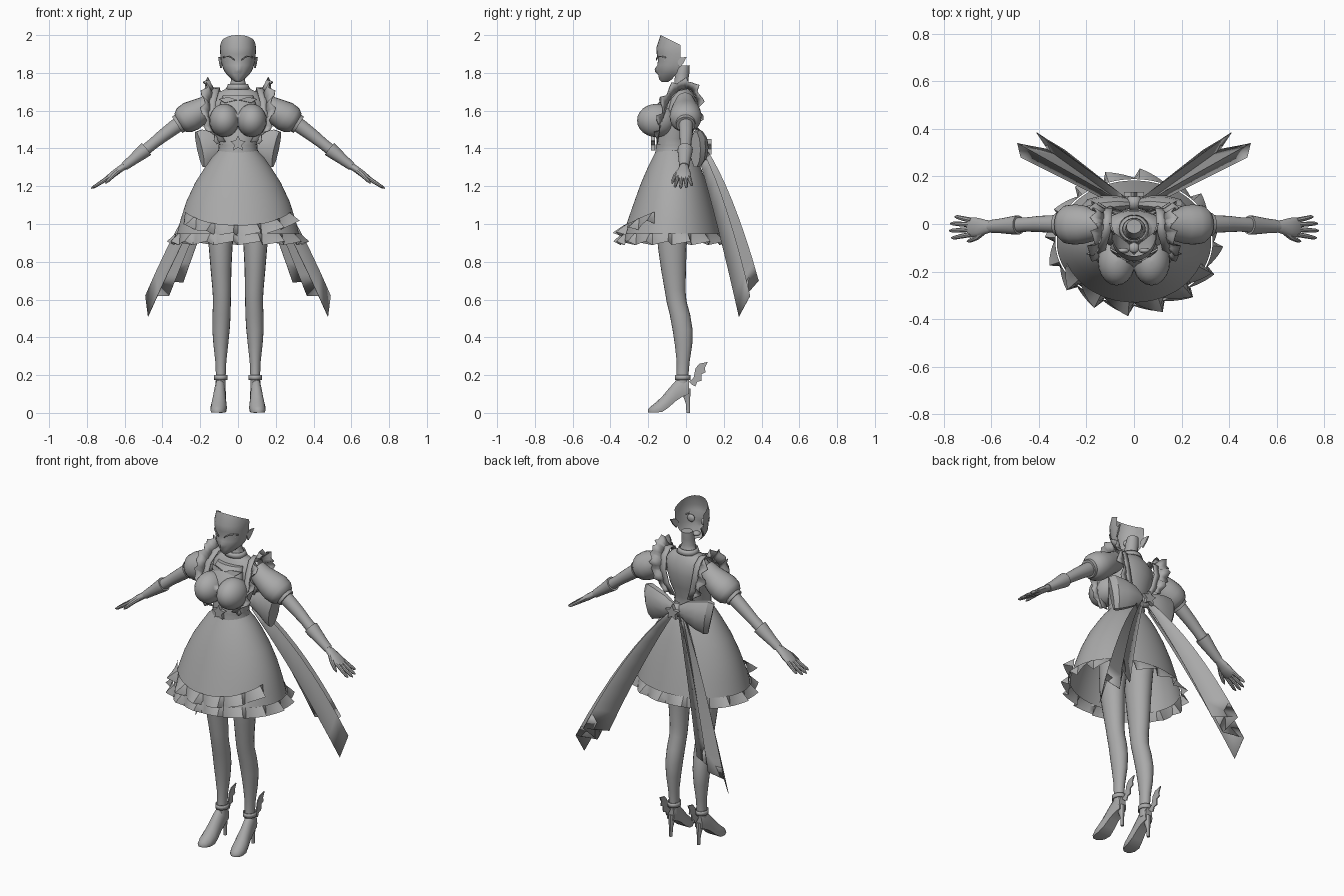
import bpy, bmesh, math
from mathutils import Vector as V

grey = bpy.data.materials.new("plain grey")
grey.diffuse_color = (0.4, 0.4, 0.4, 1)


def make(name, verts, faces, mirror=False, angle=40, thick=0, subsurf=0):
    me = bpy.data.meshes.new(name)
    me.from_pydata([tuple(v) for v in verts], [], faces)
    bm = bmesh.new()
    bm.from_mesh(me)
    bmesh.ops.recalc_face_normals(bm, faces=bm.faces)
    bm.to_mesh(me)
    bm.free()
    me.materials.append(grey)
    me.shade_smooth()
    me.set_sharp_from_angle(angle=math.radians(angle))
    ob = bpy.data.objects.new(name, me)
    bpy.context.collection.objects.link(ob)
    if subsurf:
        ob.modifiers.new("round", 'SUBSURF').levels = subsurf
        ob.modifiers["round"].render_levels = subsurf
    if thick:
        m = ob.modifiers.new("cloth", 'SOLIDIFY')
        m.thickness, m.offset = thick, 0
    if mirror:
        ob.modifiers.new("mirror", 'MIRROR').use_clip = False
    return ob


def grid(name, rows, wrap=False, caps=False, **kw):
    """Skin a list of equally long point rows."""
    n = len(rows[0])
    faces = [(i * n + j, i * n + (j + 1) % n, (i + 1) * n + (j + 1) % n, (i + 1) * n + j)
             for i in range(len(rows) - 1) for j in range(n if wrap else n - 1)]
    if caps:
        k = (len(rows) - 1) * n
        faces += [tuple(range(n))[::-1], tuple(range(k, k + n))]
    return make(name, [p for r in rows for p in r], faces, **kw)


def tube(name, pts, n=20, flat=False, caps=True, **kw):
    """Elliptic sections (x, y, z, a, b); flat keeps them level."""
    rows = []
    for i, p in enumerate(pts):
        t = V(pts[min(i + 1, len(pts) - 1)][:3]) - V(pts[max(i - 1, 0)][:3])
        u, w = (V((1, 0, 0)), V((0, 1, 0))) if flat else (V((0, 1, 0)), None)
        if not flat:
            w = t.normalized().cross(u).normalized()
            u = w.cross(t.normalized())
        rows.append([V(p[:3]) + u * p[3] * math.cos(a) + w * p[4] * math.sin(a)
                     for a in (2 * math.pi * k / n for k in range(n))])
    return grid(name, rows, True, caps, **kw)


def ball(name, c, r, **kw):
    pts = [(c[0], c[1], c[2] - r[2] * math.cos(math.pi * k / 12),
            max(.001, r[0] * math.sin(math.pi * k / 12)), max(.001, r[1] * math.sin(math.pi * k / 12)))
           for k in range(13)]
    return tube(name, pts, flat=True, **kw)


def plate(name, pts, d, **kw):
    """Flat outline extruded by vector d."""
    n = len(pts)
    faces = [tuple(range(n))[::-1], tuple(range(n, 2 * n))]
    faces += [(i, (i + 1) % n, n + (i + 1) % n, n + i) for i in range(n)]
    return make(name, [V(p) for p in pts] + [V(p) + V(d) for p in pts], faces, angle=30, **kw)


# Head: open face mask (z, half width, front y, back y), slanted top rim
face = [(1.752, .012, -.128, -.095), (1.765, .032, -.142, -.075), (1.79, .058, -.147, -.055),
        (1.805, .07, -.149, -.045), (1.82, .078, -.152, -.04), (1.84, .085, -.152, -.035),
        (1.87, .091, -.148, -.03), (1.90, .094, -.155, -.03), (1.935, .096, -.156, -.03), (2, .092, -.135, -.03)]
rows = []
for z, rx, yf, yb in face:
    row = []
    for k in range(-8, 9):
        a = k * math.pi / 16
        y = yb + (yf - yb) * math.cos(a) ** .8 if abs(k) < 8 else yb
        if k == 0 and 1.80 < z < 1.83:
            y -= .014
        row.append((rx * math.sin(a), y, z - (.5 * (y + .135) if z == 2 else 0)))
    rows.append(row)
grid("face", rows, angle=60)
plate("ear", [(.088, -.045, 1.86), (.094, -.035, 1.825), (.1, -.015, 1.85), (.105, .004, 1.885),
              (.094, -.03, 1.88)], (-.008, 0, 0), mirror=True)
grid("upper_lash", [[(.018 + .06 * t, -.157 + .05 * t * t, 1.865 + .02 * math.sin(2.4 * t) + dz)
                     for t in (0, .25, .5, .75, 1)] for dz in (0, .006)], mirror=True, thick=.006)
ball("eyeball", (.045, -.112, 1.865), (.024, .012, .022), mirror=True)
ball("inner_mouth", (0, -.1, 1.79), (.022, .022, .014))
tube("neck", [(0, -.01, 1.84, .032, .03), (0, -.018, 1.8, .036, .036), (0, -.025, 1.76, .037, .037),
              (0, -.02, 1.73, .045, .042), (0, -.02, 1.71, .075, .05), (0, -.02, 1.68, .12, .06)], flat=True)
tube("collar", [(0, -.02, 1.712, .062, .056), (0, -.022, 1.74, .05, .048)], flat=True, caps=False, thick=.006)

# Torso
tube("torso", [(0, -.06, 1.34, .115, .1), (0, -.065, 1.4, .098, .09), (0, -.065, 1.45, .103, .09),
               (0, -.045, 1.52, .122, .095), (0, -.03, 1.6, .138, .09), (0, -.02, 1.66, .135, .075),
               (0, -.02, 1.7, .1, .055), (0, -.02, 1.715, .06, .045)], n=28, flat=True, angle=60)
ball("bust", (.073, -.157, 1.548), (.079, .102, .088), mirror=True)
tube("upper_chest", [(0, -.12, 1.56, .1, .07), (0, -.105, 1.62, .1, .06), (0, -.07, 1.68, .08, .04)], flat=True)
plate("neckline_point", [(.005, -.135, 1.655), (.05, -.13, 1.67), (.1, -.1, 1.66), (.07, -.13, 1.64)],
      (0, -.008, .002), mirror=True)
tube("waistband", [(0, -.065, 1.36, .113, .1), (0, -.065, 1.4, .102, .096), (0, -.065, 1.42, .104, .096)],
     n=28, flat=True, caps=False)


def star(name, c, r, d):
    plate(name, [(c[0] + q * math.sin(k * math.pi / 5), c[1], c[2] + q * math.cos(k * math.pi / 5))
                 for k in range(10) for q in [r if k % 2 == 0 else r * .5]], d)


star("front_star", (0, -.165, 1.425), .043, (0, -.02, 0))
star("back_star", (0, .115, 1.405), .045, (0, .02, 0))

# Skirt with hem frill (z, half width, half depth, centre y)
skirt = [(1.39, .103, .092, -.065), (1.35, .14, .115, -.062), (1.3, .175, .14, -.062), (1.22, .226, .172, -.065),
         (1.12, .273, .205, -.068), (1.02, .305, .236, -.072), (.94, .325, .258, -.075)]
ANG = [2 * math.pi * k / 96 for k in range(96)]
grid("skirt", [[(rx * math.cos(a), cy + ry * math.sin(a), z) for a in ANG] for z, rx, ry, cy in skirt],
     True, angle=60)


def pleat(k, m=6):
    """Ramp that snaps back, giving lapped folds."""
    return (k % m) / (m - 1)


def frill(name, ks, top, drop, flare):
    rows = [[], [], []]
    for k in ks:
        a = 2 * math.pi * k / 96
        z0 = top(a)
        f = pleat(k)
        for i, (t, out) in enumerate(((0, .006), (.5, .01 + flare * .5 * f), (1, .012 + flare * f))):
            r = .327 + .12 * (.94 - z0) * 2 + out
            rows[i].append((r * math.cos(a), -.075 + (r - .067) * math.sin(a),
                            z0 - drop * t + .02 * f * t))
    grid(name, rows, angle=35)


frill("hem_frill", list(range(97)), lambda a: .95, .062, .04)
frill("apron_frill", list(range(54, 91)), lambda a: .995 + .085 * abs(math.cos(a)) ** 2.5, .062, .055)

# Shoulder ruffles: zigzag strip over each shoulder
path = [(.095, -.15, 1.43), (.135, -.14, 1.5), (.15, -.115, 1.58), (.145, -.09, 1.65), (.13, -.04, 1.705),
        (.125, .01, 1.715), (.122, .05, 1.68), (.118, .065, 1.61), (.1, .06, 1.53), (.07, .045, 1.46)]
outer = [(.1, -.16, 1.43), (.165, -.155, 1.5), (.185, -.14, 1.59), (.185, -.115, 1.69), (.165, -.05, 1.755),
         (.165, .02, 1.765), (.175, .075, 1.71), (.175, .085, 1.62), (.14, .075, 1.53), (.08, .055, 1.46)]
rows = [[], []]
for i in range(len(path) - 1):
    for s in range(4):
        t = s / 4
        p, q = V(path[i]).lerp(V(path[i + 1]), t), V(outer[i]).lerp(V(outer[i + 1]), t)
        along = (V(path[i + 1]) - V(path[i])).normalized()
        nor = along.cross(q - p).normalized()
        rows[0].append(p)
        rows[1].append(q + nor * (.016 if s < 2 else -.012) + (q - p) * (.15 if s % 2 else -.1))
grid("shoulder_ruffle", rows, mirror=True, angle=20, thick=.004)
grid("shoulder_strap", [[V(p) + V((dx, 0, .004)) for p in path] for dx in (-.03, .006)], mirror=True, thick=.006)

# Arms: puff sleeve, arm, cuff, glove, fingers
tube("puff_sleeve", [(.125, -.005, 1.645, .05, .06), (.165, -.005, 1.62, .066, .06), (.21, -.003, 1.592, .08, .072),
                     (.25, -.002, 1.57, .085, .08), (.285, -.002, 1.55, .08, .074), (.305, -.002, 1.537, .062, .058),
                     (.312, -.002, 1.533, .042, .042)], n=24, mirror=True)
tube("sleeve_band", [(.297, -.002, 1.541, .053, .053), (.322, -.002, 1.525, .05, .05)], mirror=True)
tube("arm", [(.29, 0, 1.545, .038, .04), (.34, 0, 1.51, .037, .038), (.4, 0, 1.465, .034, .034),
             (.45, -.002, 1.425, .03, .03), (.5, -.005, 1.385, .032, .03), (.56, -.008, 1.335, .026, .024),
             (.61, -.01, 1.3, .022, .019)], mirror=True)
tube("cuff", [(.485, -.004, 1.397, .04, .04), (.5, -.005, 1.385, .04, .038), (.56, -.008, 1.337, .031, .028),
              (.602, -.01, 1.305, .027, .023)], mirror=True)
tube("palm", [(.595, -.01, 1.31, .022, .018), (.625, -.012, 1.29, .03, .018), (.655, -.014, 1.268, .04, .018),
              (.69, -.014, 1.243, .042, .014), (.7, -.014, 1.237, .036, .008)], n=14, mirror=True)
for nm, y0, y1, L in (("index", -.044, -.058, .9), ("middle", -.023, -.028, 1), ("ring", -.003, .002, .95),
                      ("little", .016, .03, .75)):
    tube(nm + "_finger", [(.685, y0, 1.247, .011, .012), (.685 + .045 * L, y0 * .5 + y1 * .5, 1.247 - .03 * L, .01, .01),
                          (.685 + .08 * L, y1, 1.247 - .052 * L, .008, .008),
                          (.685 + .093 * L, y1, 1.247 - .058 * L, .003, .003)], n=8, mirror=True)
tube("thumb", [(.63, -.03, 1.285, .013, .014), (.66, -.056, 1.258, .012, .012), (.69, -.07, 1.228, .009, .009),
               (.702, -.073, 1.215, .003, .003)], n=8, mirror=True)

# Back bow: knot, flared loops and folded tails
ball("bow_knot", (0, .09, 1.405), (.035, .035, .04))
tube("bow_loop", [(.015, .085, 1.405, .02, .03), (.07, .085, 1.41, .035, .065), (.13, .075, 1.405, .045, .09),
                  (.18, .062, 1.4, .045, .105), (.203, .05, 1.395, .03, .1)], n=10, mirror=True, angle=30)
ends = [(.29, .31, .69), (.41, .385, .70), (.365, .315, .62), (.49, .34, .62), (.476, .28, .51)]
starts = [(.01, .09, 1.39), (.025, .105, 1.40), (.03, .075, 1.38), (.045, .09, 1.385), (.045, .065, 1.36)]
rows = []
for i in range(9):
    t = i / 8
    rows.append([V(a).lerp(V(b), t) + V((0, 0, (.07 if k % 2 else .03) * 4 * t * (1 - t)))
                 for k, (a, b) in enumerate(zip(starts, ends))])
grid("bow_tail", rows, mirror=True, angle=25, thick=.003)

# Legs and heeled shoes
tube("leg", [(.085, -.06, 1.12, .08, .09), (.088, -.07, 1.0, .072, .085), (.092, -.073, .88, .063, .076),
             (.09, -.066, .76, .055, .066), (.086, -.058, .65, .049, .055), (.085, -.05, .59, .047, .053),
             (.087, -.032, .52, .048, .054), (.09, -.018, .44, .046, .053), (.091, -.013, .36, .039, .046),
             (.091, -.015, .27, .029, .034), (.091, -.018, .2, .026, .031), (.092, -.02, .13, .027, .034)],
     flat=True, mirror=True, angle=60)
shoe = [(.015, .1, .19, .024), (-.02, .085, .195, .03), (-.055, .062, .17, .033), (-.09, .03, .13, .038),
        (-.125, .006, .088, .044), (-.16, .001, .055, .041), (-.185, .001, .035, .03), (-.2, .003, .02, .012)]
rows = []
for y, zb, zt, w in shoe:
    cx = .093 + .075 * max(0, -y)
    rows.append([(cx + w * c, y, zb + (zt - zb) * h) for c, h in
                 ((-.9, 0), (.9, 0), (1, .25), (.85, .6), (.5, .92), (0, 1), (-.5, .92), (-.85, .6), (-1, .25))])
grid("shoe", rows, True, True, mirror=True, angle=50)
tube("shoe_heel", [(.092, .012, 0, .009, .01), (.092, .01, .05, .01, .012), (.092, .002, .1, .018, .022),
                   (.092, -.002, .13, .022, .026)], n=10, flat=True, mirror=True)
tube("ankle_strap", [(.091, -.018, .175, .033, .038), (.091, -.018, .2, .033, .038)],
     flat=True, caps=False, mirror=True, thick=.006)
plate("shoe_wing", [(.09, .015, .165), (.09, .04, .185), (.09, .05, .235), (.09, .07, .26), (.09, .115, .27),
                    (.09, .1, .24), (.09, .103, .215), (.09, .083, .205), (.09, .082, .17), (.09, .06, .165),
                    (.09, .05, .14), (.09, .03, .15)], (.006, 0, 0), mirror=True)
